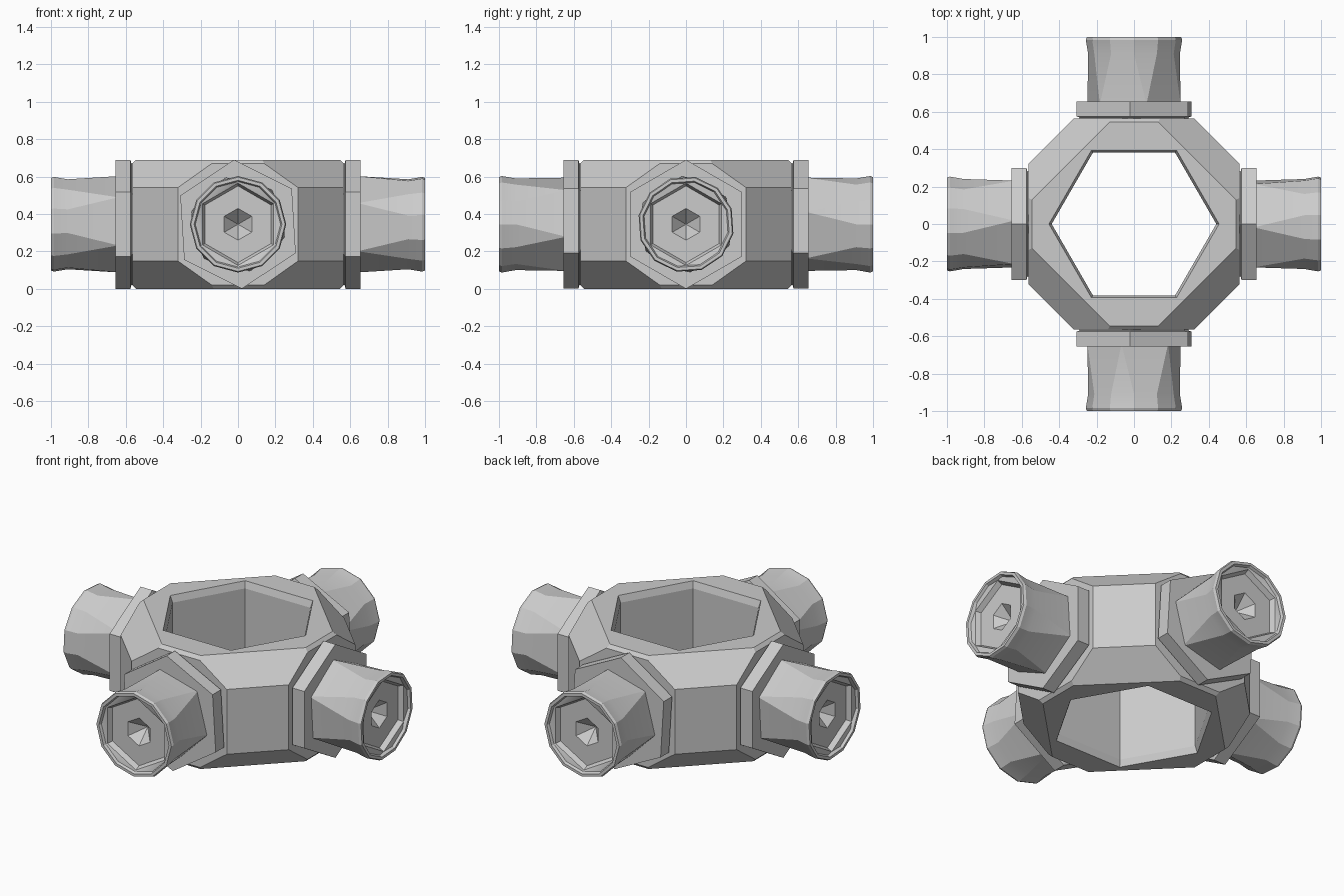
import bpy, bmesh
from math import sin, cos, radians, pi
from mathutils import Matrix, Vector

MID = 0.345  # height of the connector axes

cube = bpy.data.objects.get("Cube")
if cube:
    bpy.data.objects.remove(cube, do_unlink=True)

grey = bpy.data.materials.new("plain_grey")
grey.use_nodes = True
colour = (0.6, 0.6, 0.6, 1)
grey.diffuse_color = colour
grey.node_tree.nodes["Principled BSDF"].inputs["Base Color"].default_value = colour


def add_object(name, bm, matrix=None):
    bmesh.ops.remove_doubles(bm, verts=bm.verts, dist=0.0005)
    bmesh.ops.recalc_face_normals(bm, faces=bm.faces)
    if matrix:
        bm.transform(matrix)
    mesh = bpy.data.meshes.new(name)
    bm.to_mesh(mesh)
    bm.free()
    mesh.materials.append(grey)
    obj = bpy.data.objects.new(name, mesh)
    bpy.context.collection.objects.link(obj)
    return obj


def ring(bm, sides, radius, height, turn=0.0):
    """Twelve points on a circle; six-sided rings double each corner."""
    points = []
    for k in range(12):
        angle = 15 + 30 * k
        if sides == 6:
            angle = 60 * ((k + 1) // 2)
        a = radians(angle + turn)
        points.append(bm.verts.new((radius * cos(a), radius * sin(a), height)))
    return points


def loft(rings):
    """Skin a list of (sides, radius, height, turn) rings and cap both ends."""
    bm = bmesh.new()
    loops = [ring(bm, *r) for r in rings]
    for low, high in zip(loops, loops[1:]):
        for k in range(12):
            j = (k + 1) % 12
            bm.faces.new((low[k], low[j], high[j], high[k]))
    bm.faces.new(loops[0])
    bm.faces.new(loops[-1])
    return bm


# Body: eight-sided block with sloping corners
bm = bmesh.new()
for quarter in range(4):
    turn = Matrix.Rotation(quarter * pi / 2, 3, "Z")
    for side in (-1, 1):
        for up in (-1, 1):
            for x, y, h in ((0.32, 0.565, 0.197), (0.14, 0.565, 0.325), (0.13, 0.545, 0.345)):
                bm.verts.new(turn @ Vector((side * x, y, MID + up * h)))
hull = bmesh.ops.convex_hull(bm, input=bm.verts)
bmesh.ops.dissolve_limit(bm, angle_limit=radians(2), verts=bm.verts, edges=bm.edges)
body = add_object("body", bm)

# Six-sided opening with a slim lip at both ends
cutter = add_object("opening_cutter", loft([
    (6, 0.47, -0.05, 0), (6, 0.455, 0, 0), (6, 0.44, 0.04, 0),
    (6, 0.44, 0.65, 0), (6, 0.455, 0.69, 0), (6, 0.47, 0.74, 0)]))
cutter.hide_render = True
cut = body.modifiers.new("opening", "BOOLEAN")
cut.operation = "DIFFERENCE"
cut.solver = "EXACT"
cut.object = cutter
bpy.context.view_layer.objects.active = body
body.select_set(True)
bpy.ops.object.modifier_apply(modifier="opening")
bpy.data.objects.remove(cutter, do_unlink=True)

# Four connectors: local +z points outward and local +x points up
for name, heading in (("left", 0), ("back", 90), ("right", 180), ("front", 270)):
    outward = Matrix.Rotation(radians(heading), 4, "Z") @ Matrix.Rotation(pi / 2, 4, "Y")
    place = Matrix.Translation((0, 0, MID)) @ outward @ Matrix.Rotation(pi, 4, "Z")
    across = name in ("front", "back")
    tilt = 0 if not across else (3.5 if name == "front" else -3.5)
    twist = 15 if across else 4

    add_object(name + "_flange", loft([
        (6, 0.325, 0.55, tilt), (6, 0.325, 0.57, tilt), (6, 0.345, 0.575, tilt),
        (6, 0.345, 0.655, tilt)]), place)

    post = add_object(name + "_post", loft([
        (6, 0.258, 0.64, twist), (12, 0.245, 0.91, twist), (12, 0.258, 0.985, twist),
        (12, 0.252, 1.0, twist), (12, 0.235, 1.0, twist), (12, 0.228, 0.985, twist),
        (6, 0.22, 0.98, 0), (6, 0.205, 0.95, 0), (6, 0.085, 0.95, 0),
        (6, 0.004, 0.87, 0)]), place)
    bpy.ops.object.select_all(action="DESELECT")
    post.select_set(True)
    bpy.context.view_layer.objects.active = post
    bpy.ops.object.shade_smooth_by_angle(angle=radians(24))
